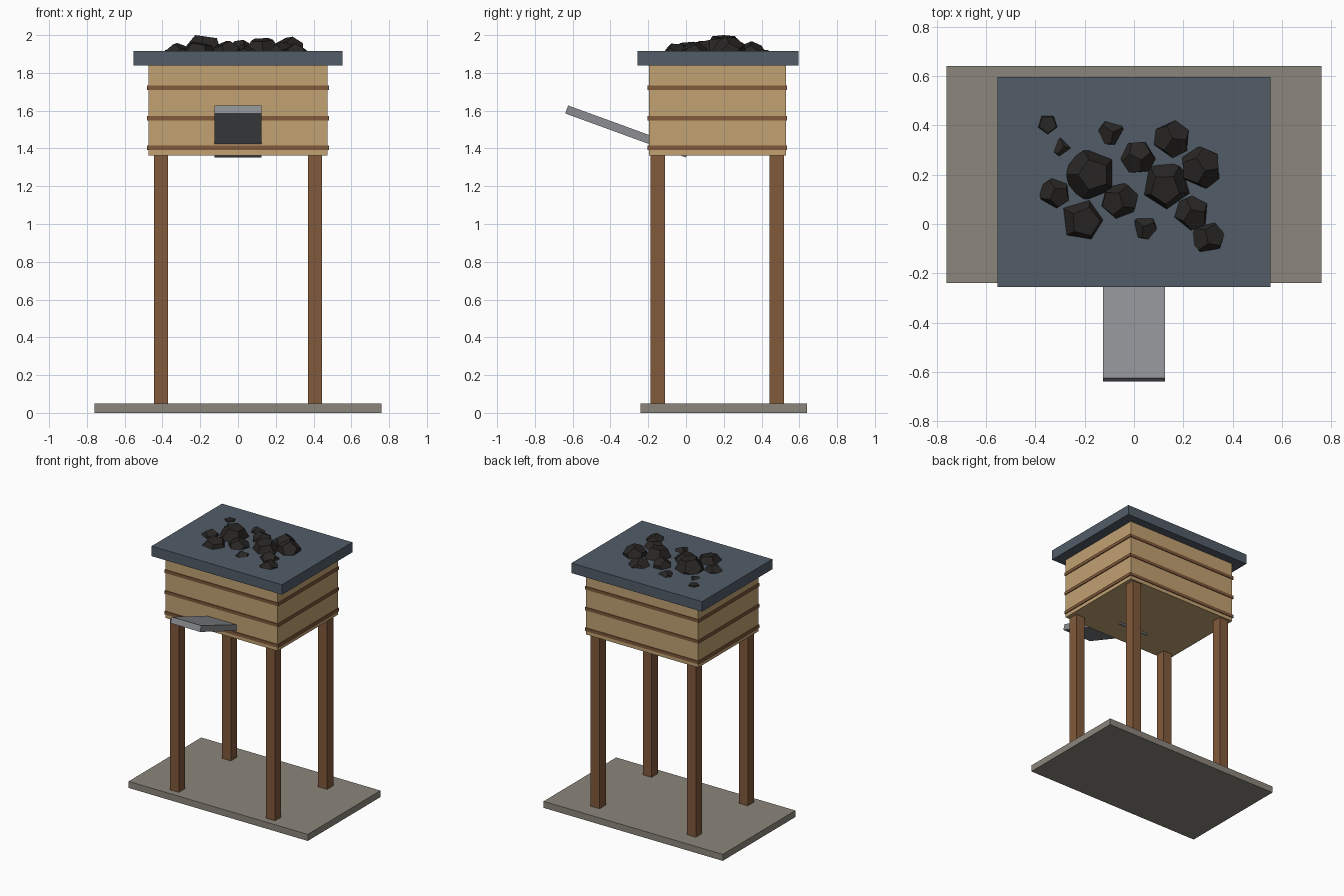
import bpy, bmesh, math
from mathutils import Matrix, Euler, Vector

if "Cube" in bpy.data.objects:
    bpy.data.objects.remove(bpy.data.objects["Cube"])


def material(name, rgb):
    m = bpy.data.materials.new(name)
    m.diffuse_color = (*rgb, 1)
    m.use_nodes = True
    m.node_tree.nodes["Principled BSDF"].inputs["Base Color"].default_value = m.diffuse_color
    return m


STONE = material("stone", (0.26, 0.24, 0.20))
DARK_WOOD = material("dark_wood", (0.22, 0.10, 0.043))
LIGHT_WOOD = material("light_wood", (0.54, 0.36, 0.17))
SLATE = material("slate", (0.085, 0.11, 0.14))
METAL = material("metal", (0.26, 0.27, 0.29))
COAL = material("coal", (0.022, 0.020, 0.018))


def finish(name, bm, mat):
    me = bpy.data.meshes.new(name)
    bm.to_mesh(me)
    bm.free()
    me.materials.append(mat)
    ob = bpy.data.objects.new(name, me)
    bpy.context.collection.objects.link(ob)
    return ob


def box(name, x, y, z, mat):
    """Box from (min, max) pairs."""
    bm = bmesh.new()
    bmesh.ops.create_cube(bm, size=1)
    bm.transform(Matrix.Translation([(a + b) / 2 for a, b in (x, y, z)])
                 @ Matrix.Diagonal((*[b - a for a, b in (x, y, z)], 1)))
    return finish(name, bm, mat)


def lump(name, x, y, top, r, rot):
    """Twelve-sided coal lump: dual of an icosahedron, lifted to a given top height."""
    ico = bmesh.new()
    bmesh.ops.create_icosphere(ico, subdivisions=1, radius=1)
    bm = bmesh.new()
    for f in ico.faces:
        bm.verts.new(f.calc_center_median().normalized() * r)
    ico.free()
    bmesh.ops.convex_hull(bm, input=bm.verts[:])
    bmesh.ops.dissolve_limit(bm, angle_limit=math.radians(5),
                             verts=bm.verts[:], edges=bm.edges[:])
    bm.transform(Euler([math.radians(a) for a in rot]).to_matrix().to_4x4())
    high = max(v.co.z for v in bm.verts)
    bm.transform(Matrix.Translation((x, y, top - high)))
    return finish(name, bm, COAL)


# Base slab and four legs
box("base_slab", (-0.76, 0.76), (-0.24, 0.64), (0, 0.05), STONE)
for side, x in (("left", -0.408), ("right", 0.408)):
    for end, y in (("front", -0.15), ("back", 0.48)):
        box(f"{end}_{side}_leg", (x - 0.0375, x + 0.0375), (y - 0.0375, y + 0.0375),
            (0.05, 1.365), DARK_WOOD)

# Bin body with raised bands
box("bin_body", (-0.475, 0.475), (-0.197, 0.53), (1.363, 1.84), LIGHT_WOOD)
for i, z in enumerate((1.403, 1.561, 1.721)):
    box(f"band_{i + 1}", (-0.482, 0.482), (-0.203, 0.536), (z - 0.012, z + 0.012), DARK_WOOD)

# Overhanging top
box("top_slab", (-0.553, 0.553), (-0.256, 0.596), (1.838, 1.915), SLATE)

# Tilted chute through the front wall
chute = box("chute", (-0.125, 0.125), (-0.34, 0.34), (-0.0225, 0.0225), METAL)
chute.location = (0, -0.3125, 1.49)
chute.rotation_euler.x = math.radians(-20)

# Coal heap: x, y, top height, radius, rotation
COALS = [
    (-0.175, 0.20, 2.000, 0.105, (0, 8, 0)),
    (-0.210, 0.015, 1.965, 0.100, (10, 5, 40)),
    (-0.320, 0.125, 1.958, 0.070, (20, 15, 15)),
    (-0.060, 0.095, 1.970, 0.082, (25, 30, 60)),
    (0.015, 0.270, 1.975, 0.075, (12, 28, 100)),
    (0.130, 0.155, 1.985, 0.102, (8, -6, 20)),
    (0.155, 0.345, 1.968, 0.085, (35, 12, 10)),
    (0.270, 0.230, 1.992, 0.090, (18, 33, 75)),
    (0.235, 0.045, 1.965, 0.080, (40, 20, 130)),
    (0.300, -0.055, 1.955, 0.078, (15, 25, 50)),
    (0.045, -0.015, 1.943, 0.065, (28, 8, 35)),
    (-0.095, 0.370, 1.944, 0.070, (10, 40, 90)),
    (-0.295, 0.310, 1.932, 0.055, (33, 22, 5)),
    (-0.350, 0.405, 1.922, 0.060, (0, 0, 90)),
]
for i, c in enumerate(COALS):
    lump(f"coal_lump_{i + 1}", *c)
